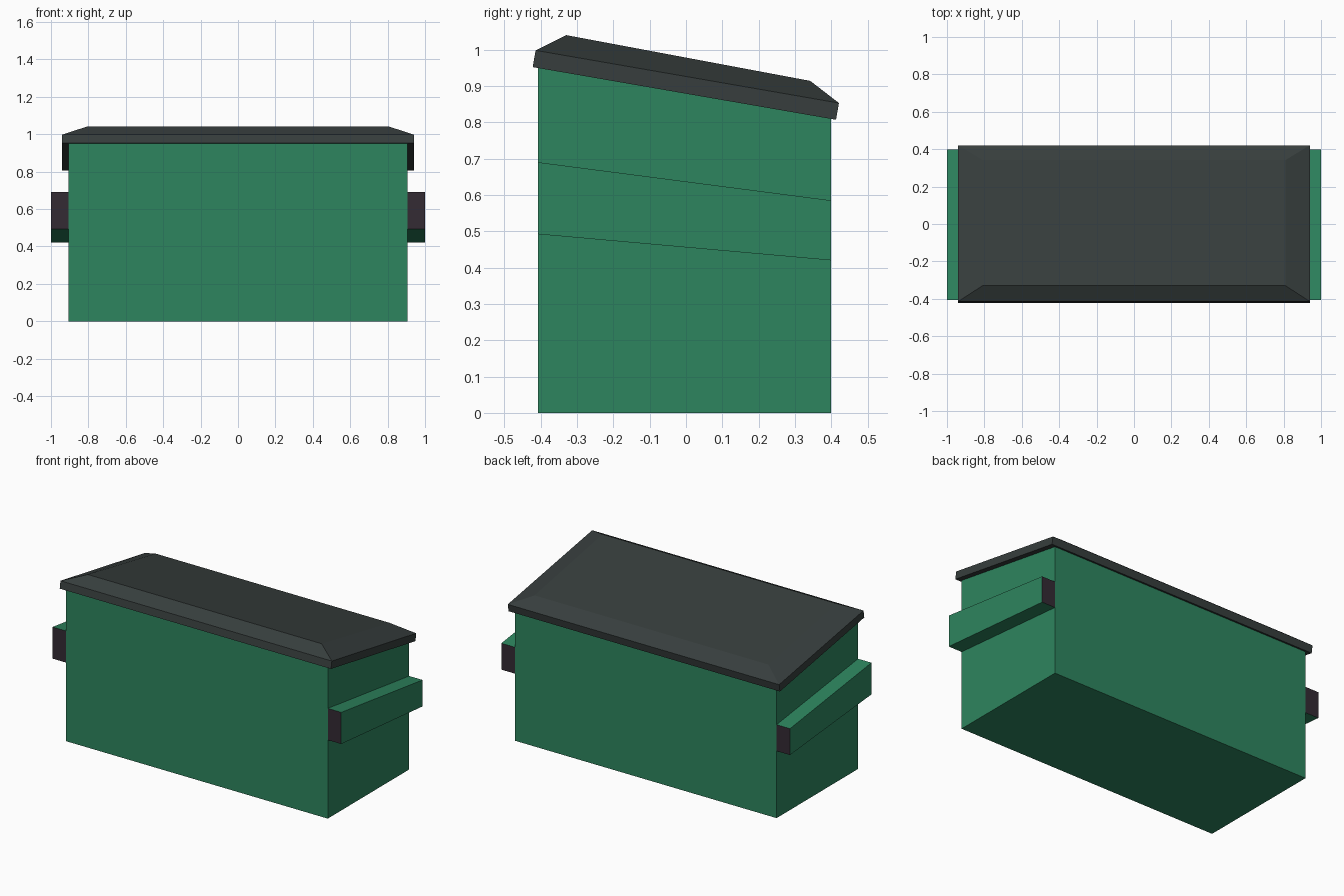
import bpy, bmesh

if "Cube" in bpy.data.objects:
    bpy.data.objects.remove(bpy.data.objects["Cube"])


def material(name, rgb):
    m = bpy.data.materials.new(name)
    m.diffuse_color = (*rgb, 1)
    m.use_nodes = True
    m.node_tree.nodes["Principled BSDF"].inputs["Base Color"].default_value = m.diffuse_color
    return m


GREEN = material("green paint", (0.027, 0.235, 0.114))
LID = material("charcoal plastic", (0.038, 0.048, 0.047))
DARK = material("dark opening", (0.033, 0.024, 0.033))


def stack(name, rings, mats):
    """Closed solid from stacked rings: (x0, x1, y_front, z_front, y_back, z_back)."""
    bm = bmesh.new()
    loops = []
    for x0, x1, yf, zf, yb, zb in rings:
        corners = ((x0, yf, zf), (x1, yf, zf), (x1, yb, zb), (x0, yb, zb))
        loops.append([bm.verts.new(c) for c in corners])
    bm.faces.new(loops[0][::-1])
    bm.faces.new(loops[-1])
    for a, b in zip(loops, loops[1:]):
        for i in range(4):
            j = (i + 1) % 4
            bm.faces.new((a[i], a[j], b[j], b[i]))
    bmesh.ops.recalc_face_normals(bm, faces=bm.faces)
    # Faces pointing to the front or back take the second material, if any
    if len(mats) > 1:
        for f in bm.faces:
            f.material_index = int(abs(f.normal.y) > 0.9)
    me = bpy.data.meshes.new(name)
    bm.to_mesh(me)
    bm.free()
    for m in mats:
        me.materials.append(m)
    ob = bpy.data.objects.new(name, me)
    bpy.context.collection.objects.link(ob)
    return ob


W, YF, YB = 0.907, -0.407, 0.399

# Bin body with sloping top
stack("bin_body", [(-W, W, YF, 0, YB, 0),
                   (-W, W, YF, 0.95, YB, 0.81)], [GREEN])

# Sloping lid: overhanging rim, then bevelled up to a smaller top
stack("lid", [(-0.94, 0.94, -0.422, 0.952, 0.413, 0.807),
              (-0.94, 0.94, -0.414, 0.998, 0.421, 0.853),
              (-0.81, 0.81, -0.33, 1.04, 0.342, 0.914)], [LID])

# Tapered fork sleeves on both sides, with dark ends
for side, s in (("left", -1), ("right", 1)):
    x0, x1 = sorted((s * W, s * 1.0))
    stack(side + "_fork_sleeve", [(x0, x1, YF, 0.492, YB, 0.42),
                                  (x0, x1, YF, 0.69, YB, 0.585)], [GREEN, DARK])
